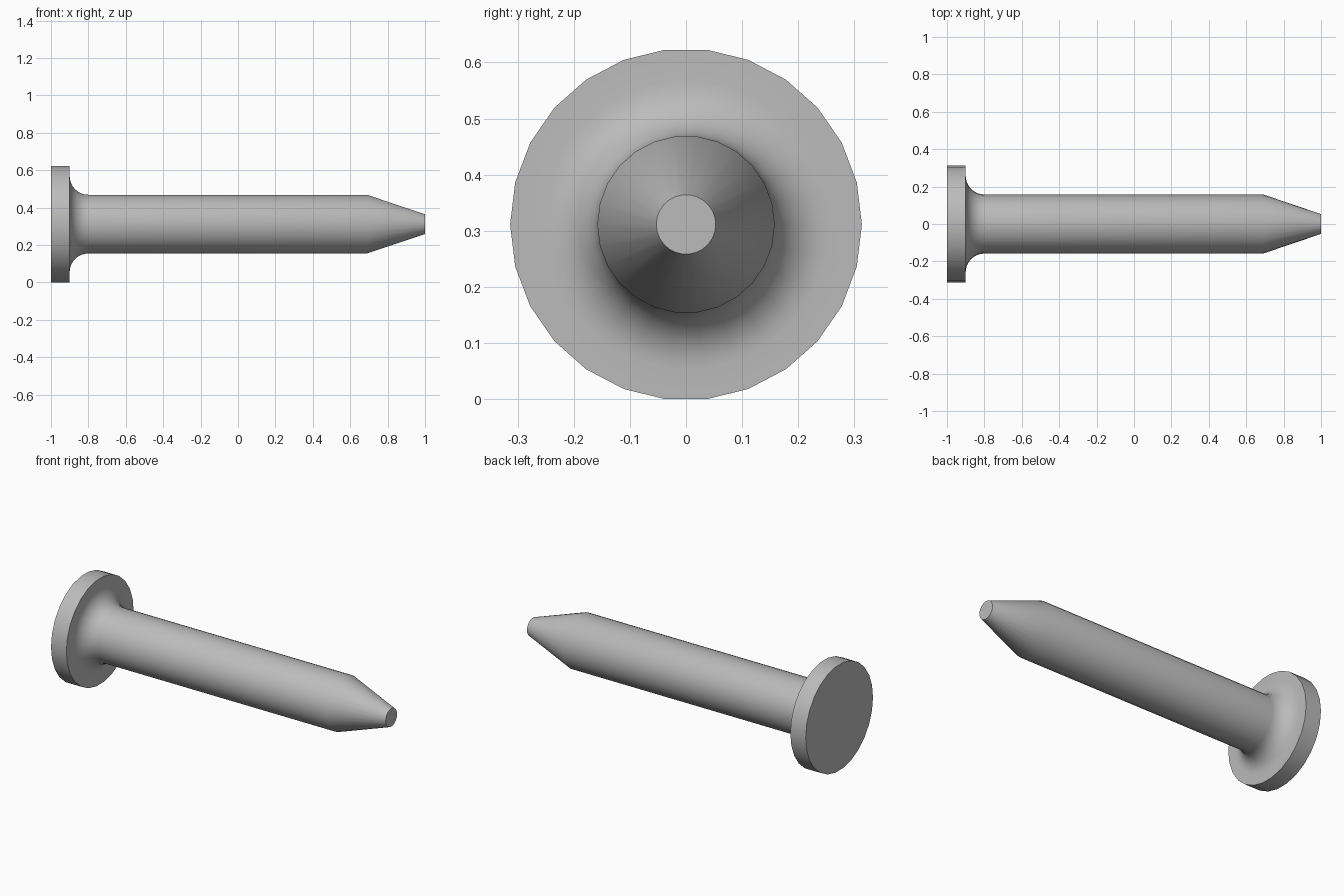
import bpy
import bmesh
from math import cos, sin, pi, radians
from mathutils import Matrix, Vector

if "Cube" in bpy.data.objects:
    bpy.data.objects.remove(bpy.data.objects["Cube"], do_unlink=True)

SIDES = 26
HEAD_R, SHAFT_R, TIP_R = 0.3135, 0.158, 0.053
FILLET, FILLET_STEPS = 0.1, 8
HEAD_BACK, HEAD_FRONT, TAPER, TIP = -1.0, -0.9, 0.69, 1.0

# Plain grey metal
steel = bpy.data.materials.new("grey_steel")
steel.use_nodes = True
grey = (0.5, 0.5, 0.5, 1)
steel.diffuse_color = grey
steel.node_tree.nodes["Principled BSDF"].inputs["Base Color"].default_value = grey

# Half profile along the axis: head, concave fillet, shaft, tapered tip
profile = [(HEAD_BACK, HEAD_R), (HEAD_FRONT, HEAD_R)]
for i in range(FILLET_STEPS + 1):
    a = pi / 2 * i / FILLET_STEPS
    profile.append((HEAD_FRONT + FILLET * (1 - cos(a)),
                    SHAFT_R + FILLET * (1 - sin(a))))
profile += [(TAPER, SHAFT_R), (TIP, TIP_R)]

# Rings around the x axis, bridged into one closed surface
bm = bmesh.new()
rings = []
for x, r in profile:
    rings.append([bm.verts.new((x, r * cos(2 * pi * k / SIDES), r * sin(2 * pi * k / SIDES)))
                  for k in range(SIDES)])
for a, b in zip(rings, rings[1:]):
    for k in range(SIDES):
        n = (k + 1) % SIDES
        bm.faces.new((a[k], a[n], b[n], b[k]))
bm.faces.new(rings[0])
bm.faces.new(rings[-1])
bmesh.ops.recalc_face_normals(bm, faces=bm.faces)

# Rest the head rim on the ground
lift = HEAD_R * cos(pi / SIDES)
bm.transform(Matrix.Translation(Vector((0, 0, lift))))

mesh = bpy.data.meshes.new("headed_pin")
bm.to_mesh(mesh)
bm.free()
mesh.materials.append(steel)
pin = bpy.data.objects.new("headed_pin", mesh)
bpy.context.collection.objects.link(pin)

bpy.ops.object.select_all(action="DESELECT")
pin.select_set(True)
bpy.context.view_layer.objects.active = pin
bpy.ops.object.shade_smooth_by_angle(angle=radians(30))
